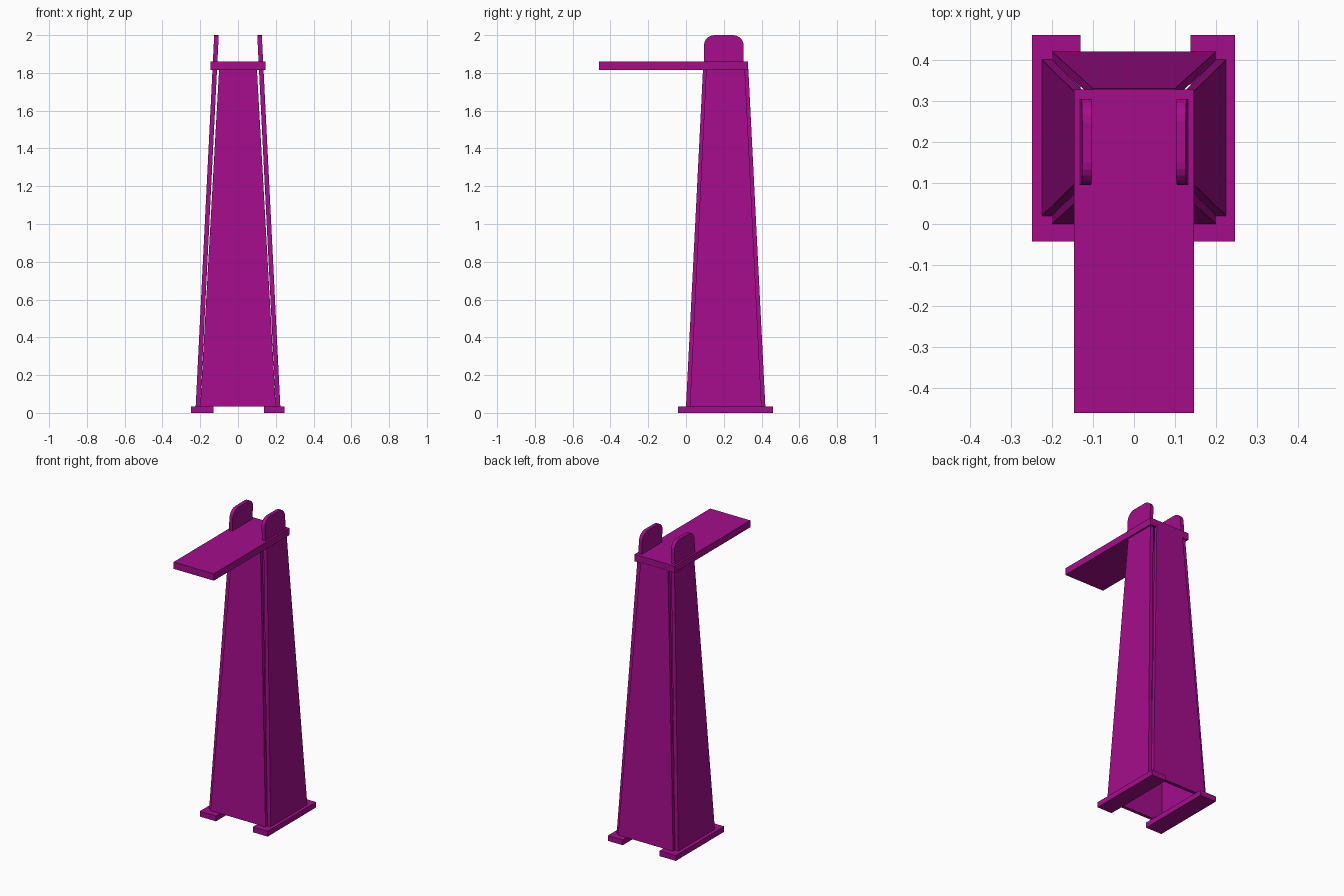
import bpy, bmesh, math

if "Cube" in bpy.data.objects:
    bpy.data.objects.remove(bpy.data.objects["Cube"])

mat = bpy.data.materials.new("magenta")
mat.diffuse_color = (0.37, 0.004, 0.26, 1)
mat.use_nodes = True
mat.node_tree.nodes["Principled BSDF"].inputs["Base Color"].default_value = mat.diffuse_color
Z0, Z1 = 0.035, 1.82


def slab(name, profile, near, far):
    """Closed slab between two mapped copies of a 2D profile."""
    bm = bmesh.new()
    a = [bm.verts.new(near(u, z)) for u, z in profile]
    b = [bm.verts.new(far(u, z)) for u, z in profile]
    bm.faces.new(a)
    bm.faces.new(b[::-1])
    n = len(a)
    for i in range(n):
        j = (i + 1) % n
        bm.faces.new((a[i], b[i], b[j], a[j]))
    bmesh.ops.recalc_face_normals(bm, faces=bm.faces)
    me = bpy.data.meshes.new(name)
    bm.to_mesh(me)
    bm.free()
    me.materials.append(mat)
    ob = bpy.data.objects.new(name, me)
    bpy.context.collection.objects.link(ob)


def box(name, x0, x1, y0, y1, z0, z1):
    slab(name, [(x0, z0), (x1, z0), (x1, z1), (x0, z1)],
         lambda u, z: (u, y0, z), lambda u, z: (u, y1, z))


# Floor skids and top plank
box("left_skid", -0.248, -0.13, -0.043, 0.46, 0, Z0)
box("right_skid", 0.138, 0.246, -0.043, 0.46, 0, Z0)
box("top_plank", -0.146, 0.146, -0.46, 0.328, 1.815, 1.86)

# Leaning front and back panels
face = [(-0.2, Z0), (0.2, Z0), (0.1, Z1), (-0.1, Z1)]
lean_y = 0.09 / (Z1 - Z0)
for name, s in (("front_panel", 1), ("back_panel", -1)):
    def at(t, s=s):
        return lambda u, z: (u, 0.21 + s * (-0.21 + t + (z - Z0) * lean_y), z)
    slab(name, face, at(0), at(0.022))

# Leaning side panels, each ending in a rounded tab above the plank
yc, half, r = 0.2, 0.105, 0.055
arc = [(yc + half - r + r * math.cos(a), 2 - r + r * math.sin(a))
       for a in [math.radians(d) for d in range(0, 91, 18)]]
side = [(0.02, Z0), (0.4, Z0), (0.312, Z1), (yc + half, 1.84)] + arc
side += [(2 * yc - y, z) for y, z in arc[::-1]] + [(yc - half, 1.84), (0.107, Z1)]
lean_x = 0.098 / (2 - Z0)
for name, s in (("left_side_panel", -1), ("right_side_panel", 1)):
    def at(x, s=s):
        return lambda u, z: (s * (x - (z - Z0) * lean_x), u, z)
    slab(name, side, at(0.2), at(0.224))
